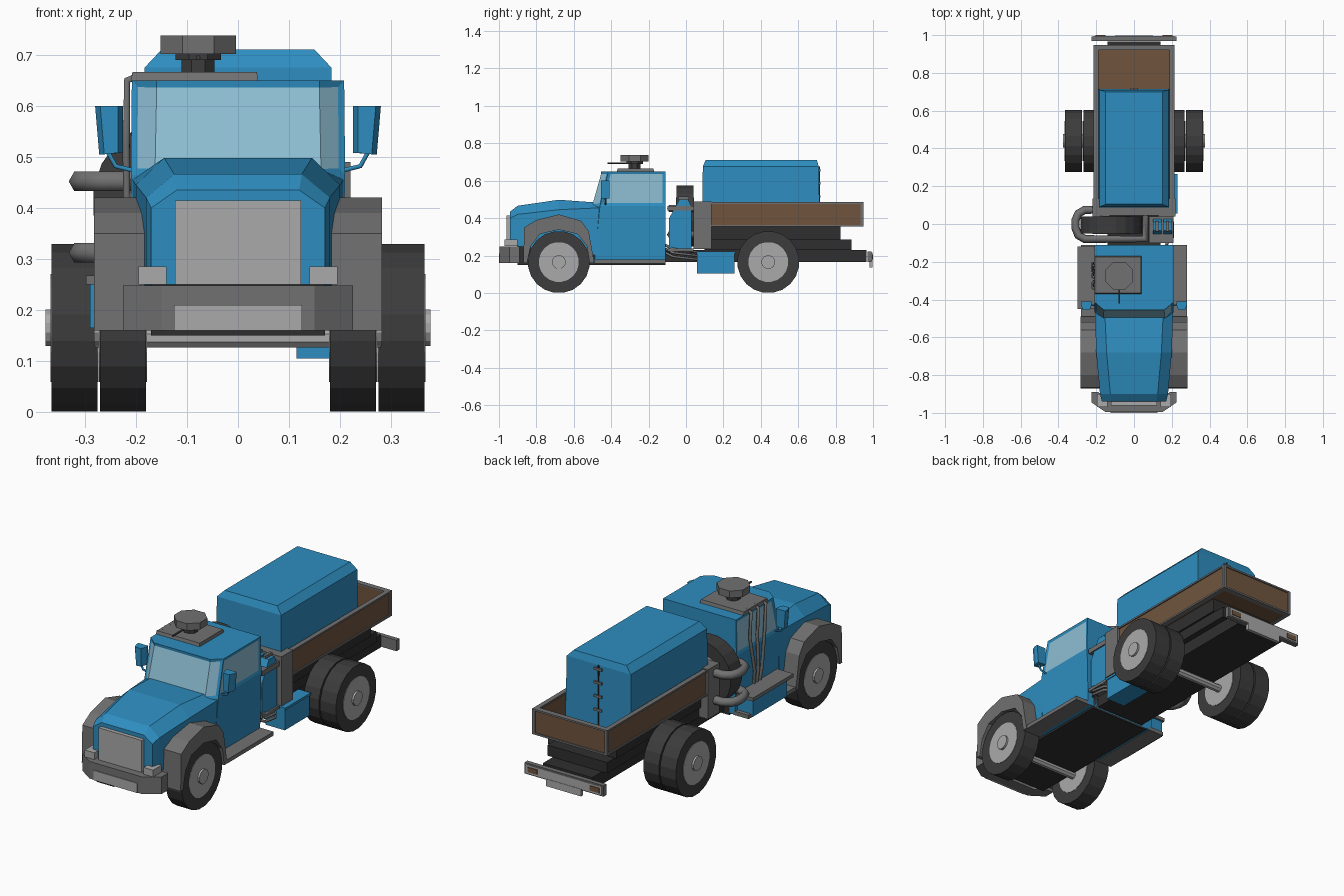
import bpy, bmesh, math
from mathutils import Vector

if "Cube" in bpy.data.objects:
    bpy.data.objects.remove(bpy.data.objects["Cube"])


def mat(name, r, g, b):
    m = bpy.data.materials.new(name)
    m.diffuse_color = (r, g, b, 1)
    m.use_nodes = True
    m.node_tree.nodes["Principled BSDF"].inputs["Base Color"].default_value = m.diffuse_color
    return m


BLUE = mat("blue paint", 0.027, 0.27, 0.53)
GLASS = mat("pale blue glass", 0.27, 0.52, 0.66)
GREY = mat("mid grey", 0.165, 0.165, 0.165)
LIGHT = mat("light grey", 0.40, 0.40, 0.40)
TYRE = mat("dark rubber", 0.045, 0.045, 0.045)
BLACK = mat("black frame", 0.028, 0.028, 0.028)
BROWN = mat("brown wood", 0.16, 0.09, 0.048)


def finish(name, bm, *mats):
    bmesh.ops.recalc_face_normals(bm, faces=bm.faces[:])
    me = bpy.data.meshes.new(name)
    bm.to_mesh(me)
    bm.free()
    for m in mats:
        me.materials.append(m)
    ob = bpy.data.objects.new(name, me)
    bpy.context.collection.objects.link(ob)
    return ob


def loft(rings):
    """Closed rings of equal length skinned together and capped."""
    bm = bmesh.new()
    vs = [[bm.verts.new(p) for p in r] for r in rings]
    n = len(vs[0])
    for a, b in zip(vs, vs[1:]):
        for i in range(n):
            bm.faces.new((a[i], a[(i + 1) % n], b[(i + 1) % n], b[i]))
    bm.faces.new(vs[0])
    bm.faces.new(vs[-1])
    return bm


def box(name, x, y, z, m):
    ring = lambda h: [(x[0], y[0], h), (x[1], y[0], h), (x[1], y[1], h), (x[0], y[1], h)]
    return finish(name, loft([ring(z[0]), ring(z[1])]), m)


def sides(name, x, y, z, m):
    """The same box on the right and on the left."""
    box("right_" + name, x, y, z, m)
    box("left_" + name, (-x[1], -x[0]), y, z, m)


def cyl(name, axis, c, r, a, b, n, m):
    """Cylinder along x, y or z from a to b; c is the centre in the other two axes."""
    rings = []
    for h in (a, b):
        ring = []
        for i in range(n):
            t = 2 * math.pi * (i + 0.5) / n
            p = [c[0] + r * math.cos(t), c[1] + r * math.sin(t)]
            p.insert("xyz".index(axis), h)
            ring.append(p)
        rings.append(ring)
    return finish(name, loft(rings), m)


def pipe(name, pts, r, m, closed=False):
    cu = bpy.data.curves.new(name, 'CURVE')
    cu.dimensions = '3D'
    cu.bevel_depth = r
    cu.bevel_resolution = 1
    cu.use_fill_caps = True
    sp = cu.splines.new('POLY')
    sp.points.add(len(pts) - 1)
    for p, q in zip(sp.points, pts):
        p.co = (*q, 1)
    sp.use_cyclic_u = closed
    cu.materials.append(m)
    ob = bpy.data.objects.new(name, cu)
    bpy.context.collection.objects.link(ob)


# Hood: cross-sections (y, bottom, half width, shoulder z, top half width, top z)
rings = []
for y, zb, w, zs, wt, zt in [(-0.94, 0.25, 0.17, 0.40, 0.12, 0.435), (-0.90, 0.25, 0.18, 0.42, 0.125, 0.466),
                             (-0.68, 0.22, 0.20, 0.445, 0.145, 0.498), (-0.46, 0.20, 0.207, 0.455, 0.155, 0.482)]:
    rings.append([(-w, y, zb), (w, y, zb), (w, y, zs), (wt, y, zt), (-wt, y, zt), (-w, y, zs)])
finish("hood", loft(rings), BLUE)

# Cab: stacked plan outlines, glazing inset on the upper band
rings = []
for z, w, ys, wf, yf in [(0.16, 0.203, -0.49, 0.16, -0.495), (0.465, 0.21, -0.46, 0.165, -0.505),
                         (0.65, 0.208, -0.415, 0.16, -0.455)]:
    rings.append([(-w, -0.11, z), (w, -0.11, z), (w, ys, z), (wf, yf, z), (-wf, yf, z), (-w, ys, z)])
bm = loft(rings)
bmesh.ops.recalc_face_normals(bm, faces=bm.faces[:])
band = [f for f in bm.faces if 0.5 < f.calc_center_median().z < 0.64]
front = [f for f in band if f.normal.y < -0.4]
side = [f for f in band if abs(f.normal.x) > 0.9]
bmesh.ops.inset_region(bm, faces=front, thickness=0.013, depth=-0.004, use_even_offset=True)
bmesh.ops.inset_individual(bm, faces=side, thickness=0.015, depth=-0.004, use_even_offset=True)
for f in front + side:
    f.material_index = 1
finish("cab", bm, BLUE, GLASS)
for s, n in ((1, "right"), (-1, "left")):
    # Door mirrors on bent arms
    outline = lambda y, k: [(s * (0.225 + k), y, 0.508), (s * (0.272 - k), y, 0.505),
                            (s * (0.28 - k), y, 0.60), (s * (0.225 + k), y, 0.60)]
    finish(n + "_mirror", loft([outline(-0.455, 0.01), outline(-0.43, 0), outline(-0.41, 0)]), BLUE)
    pipe(n + "_mirror_arm", [(s * 0.20, -0.43, 0.472), (s * 0.24, -0.43, 0.482), (s * 0.255, -0.43, 0.51)], 0.005, BLUE)
    # Front fender arch
    outer = [(-0.87, 0.16), (-0.865, 0.35), (-0.80, 0.39), (-0.68, 0.42), (-0.56, 0.385), (-0.52, 0.33), (-0.49, 0.16)]
    inner = [(-0.515, 0.16), (-0.53, 0.25), (-0.58, 0.315), (-0.68, 0.338), (-0.78, 0.315), (-0.83, 0.25), (-0.85, 0.16)]
    bm = bmesh.new()
    grid = [[[bm.verts.new((s * x, *p)) for p in pts] for pts in (outer, inner[::-1])] for x in (0.17, 0.282)]
    (a, b), (c, d) = grid
    for i in range(6):
        for u, v in ((a, b), (c, d), (a, c), (b, d)):
            bm.faces.new((u[i], u[i + 1], v[i + 1], v[i]))
    for i in (0, 6):
        bm.faces.new((a[i], b[i], d[i], c[i]))
    finish(n + "_front_fender", bm, GREY)
    # Wheels: single front, double rear
    for part, y, x0, x1 in (("front", -0.68, 0.18, 0.27), ("rear_inner", 0.44, 0.18, 0.268), ("rear_outer", 0.44, 0.275, 0.365)):
        cyl(f"{n}_{part}_tyre", 'x', (y, 0.165), 0.166, s * x0, s * x1, 20, TYRE)
        cyl(f"{n}_{part}_rim", 'x', (y, 0.165), 0.107, s * (x0 - 0.002), s * (x1 + 0.002), 20, LIGHT)
        cyl(f"{n}_{part}_hub", 'x', (y, 0.165), 0.037, s * x0, s * (x1 + 0.012), 12, LIGHT)
for n, y in (("front", -0.68), ("rear", 0.44)):
    cyl(n + "_axle", 'x', (y, 0.145), 0.02, -0.28, 0.28, 8, LIGHT)

# Grille, headlights, front bumper
box("grille", (-0.123, 0.123), (-0.96, -0.93), (0.25, 0.415), LIGHT)
sides("headlight", (0.14, 0.195), (-0.97, -0.90), (0.25, 0.285), LIGHT)
plan = [(-0.225, -0.89), (-0.225, -0.945), (-0.15, -0.996), (0.15, -0.996), (0.225, -0.945), (0.225, -0.89),
        (0.19, -0.89), (0.13, -0.93), (-0.13, -0.93), (-0.19, -0.89)]
finish("front_bumper", loft([[(x, y, z) for x, y in plan] for z in (0.16, 0.248)]), GREY)
box("number_plate", (-0.125, 0.125), (-1.0, -0.99), (0.16, 0.21), LIGHT)

# Running boards and left tool box
box("right_running_board", (0.19, 0.28), (-0.49, -0.11), (0.158, 0.178), GREY)
box("left_running_board", (-0.28, -0.19), (-0.49, -0.11), (0.158, 0.178), GREY)
box("left_tool_box", (-0.29, -0.20), (-0.41, -0.13), (0.165, 0.25), BLUE)
box("left_tool_box_lid", (-0.298, -0.20), (-0.45, -0.12), (0.25, 0.268), GREY)

# Chassis
box("front_chassis", (-0.17, 0.17), (-0.90, -0.11), (0.15, 0.26), BLACK)
box("rear_chassis", (-0.14, 0.14), (-0.11, 0.965), (0.165, 0.23), BLACK)
box("sub_frame", (-0.17, 0.17), (0.10, 0.885), (0.23, 0.285), BLACK)
box("bed_bearer", (-0.18, 0.18), (0.13, 0.825), (0.285, 0.358), BLACK)
box("fuel_tank", (0.115, 0.225), (0.06, 0.26), (0.105, 0.21), BLUE)
box("fuel_tank_lid", (0.115, 0.23), (0.055, 0.265), (0.21, 0.222), BLUE)

# Rear bumper with lamps
box("rear_bumper", (-0.225, 0.225), (0.97, 0.993), (0.165, 0.222), GREY)
box("rear_bumper_face", (-0.215, 0.215), (0.99, 0.996), (0.172, 0.215), LIGHT)
sides("tail_lamp", (0.15, 0.205), (0.99, 1.0), (0.18, 0.205), BROWN)
box("rear_plate", (-0.10, 0.10), (0.98, 0.998), (0.135, 0.172), LIGHT)

# Bed: floor, boards, rails, headboard
box("bed_floor", (-0.205, 0.205), (0.09, 0.94), (0.355, 0.368), BROWN)
sides("bed_board", (0.187, 0.208), (0.10, 0.94), (0.36, 0.478), BROWN)
box("tail_board", (-0.205, 0.205), (0.92, 0.942), (0.36, 0.478), BROWN)
for z in (0.354, 0.476):
    sides("bed_rail", (0.19, 0.214), (0.10, 0.946), (z, z + 0.009), GREY)
    box("tail_rail", (-0.214, 0.214), (0.92, 0.948), (z, z + 0.009), GREY)
sides("bed_post", (0.198, 0.214), (0.932, 0.948), (0.355, 0.485), GREY)
box("headboard", (-0.218, 0.218), (0.045, 0.105), (0.34, 0.49), GREY)
sides("mud_guard", (0.13, 0.22), (0.04, 0.135), (0.235, 0.49), GREY)

# Covered load with chamfered top and back ties
rect = lambda w, y0, y1, z: [(-w, y0, z), (w, y0, z), (w, y1, z), (-w, y1, z)]
finish("load_cover", loft([rect(0.187, 0.085, 0.715, 0.365), rect(0.183, 0.09, 0.71, 0.675),
                           rect(0.15, 0.105, 0.70, 0.71)]), BLUE)
box("cover_seam", (-0.003, 0.003), (0.705, 0.716), (0.37, 0.675), BLACK)
for z in (0.44, 0.51, 0.58, 0.65):
    box("cover_tie", (-0.022, 0.022), (0.705, 0.72), (z, z + 0.012), GREY)

# Spare wheel behind the cab, held by two hoops
cyl("spare_tyre", 'y', (-0.12, 0.412), 0.165, -0.05, 0.04, 20, TYRE)
cyl("spare_rim", 'y', (-0.12, 0.412), 0.10, -0.053, 0.043, 20, LIGHT)
for z in (0.452, 0.312):
    pipe("spare_hoop", [(0.06, -0.08, z), (-0.26, -0.08, z), (-0.295, -0.06, z), (-0.31, -0.02, z), (-0.31, 0.02, z),
                        (-0.295, 0.055, z), (-0.26, 0.075, z), (0.06, 0.075, z)], 0.022, GREY, True)

# Blue canisters in a rack and pipes on the right
for i, x in enumerate((0.10, 0.155)):
    prof = [(-0.09, 0.235), (0.03, 0.235), (0.03, 0.46), (0.01, 0.50), (-0.035, 0.50), (-0.09, 0.40)]
    finish("canister", loft([[(h, y, z) for y, z in prof] for h in (x, x + 0.046)]), BLUE)
    box("canister_handle", (x + 0.015, x + 0.03), (-0.04, 0.015), (0.50, 0.515), GREY)
box("canister_shelf", (0.08, 0.21), (-0.10, 0.04), (0.222, 0.237), GREY)
box("canister_strap", (0.08, 0.208), (-0.10, 0.04), (0.44, 0.465), GREY)
for z in (0.185, 0.205, 0.225):
    pipe("side_pipe", [(0.17, -0.11, z + 0.03), (0.205, -0.07, z + 0.01), (0.205, 0.01, z), (0.17, 0.06, z - 0.005)], 0.007, GREY)

# Roof plate, beacon and hoses down the left side
finish("roof_plate", loft([rect(0.125, -0.37, -0.17, 0.648), rect(0.122, -0.365, -0.175, 0.666)]), GREY).location.x = -0.085
cyl("beacon_neck", 'z', (-0.078, -0.275), 0.035, 0.66, 0.705, 8, TYRE)
cyl("beacon_collar", 'z', (-0.078, -0.275), 0.048, 0.69, 0.702, 8, TYRE)
cyl("beacon", 'z', (-0.078, -0.275), 0.08, 0.702, 0.738, 8, GREY)
pipe("beacon_rod", [(-0.078, -0.30, 0.694), (-0.078, -0.42, 0.694)], 0.005, TYRE)
for y in (-0.34, -0.28, -0.22):
    pipe("roof_hose", [(-0.19, y, 0.66), (-0.217, y, 0.65), (-0.219, y + 0.012, 0.52),
                       (-0.217, y * 0.5 - 0.14, 0.34), (-0.208, y * 0.4 - 0.168, 0.27)], 0.008, GREY)
